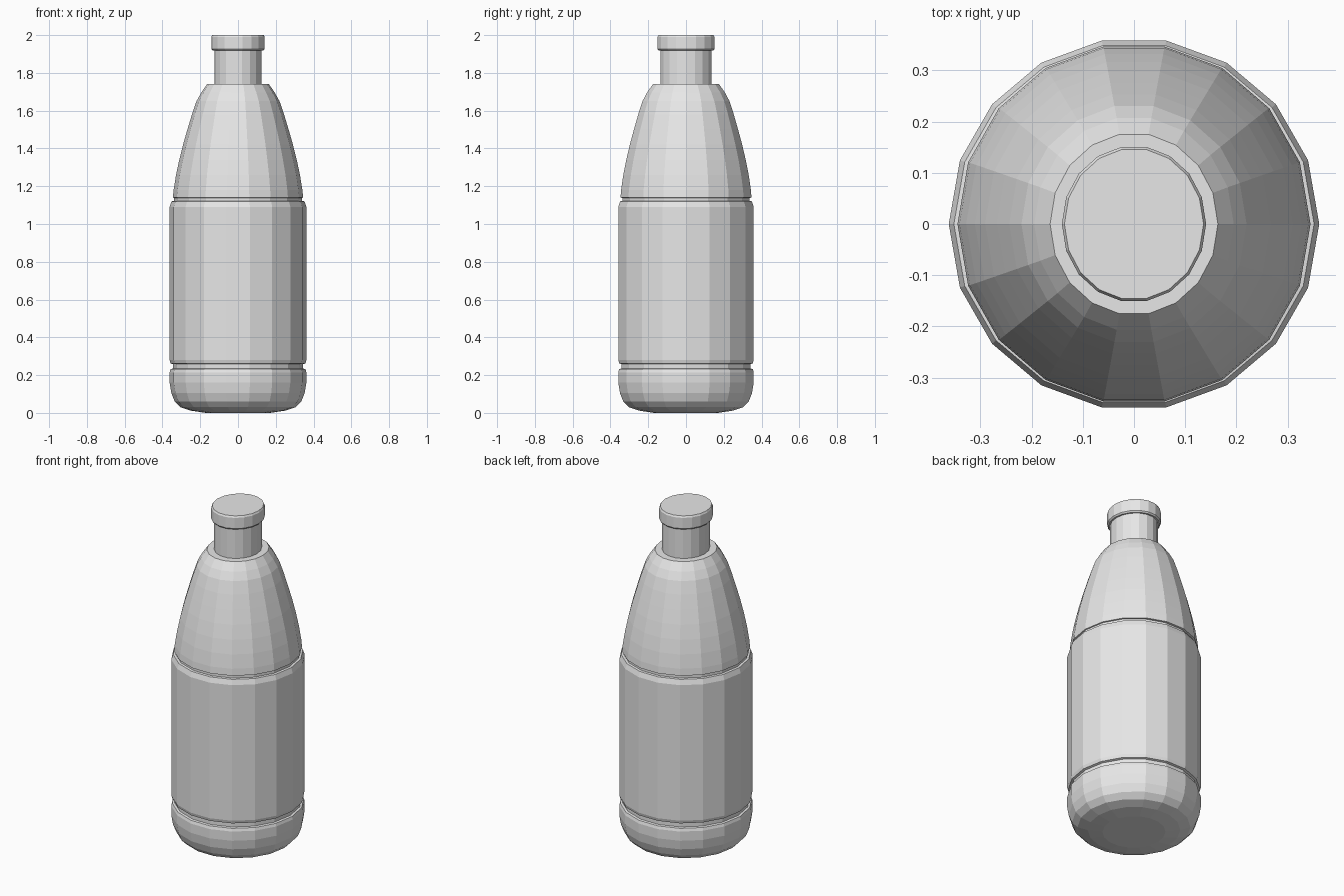
import bpy
import bmesh
from math import cos, sin, tau

cube = bpy.data.objects.get("Cube")
if cube:
    bpy.data.objects.remove(cube, do_unlink=True)

SIDES = 18

grey = bpy.data.materials.new("light grey")
grey.use_nodes = True
grey.diffuse_color = (0.8, 0.8, 0.8, 1)
grey.node_tree.nodes["Principled BSDF"].inputs["Base Color"].default_value = (0.8, 0.8, 0.8, 1)


def lathe(name, profile):
    """Faceted solid from (x radius, y radius, height) rings, closed at both ends."""
    bm = bmesh.new()
    rings = []
    for rx, ry, z in profile:
        rings.append([bm.verts.new((rx * cos(tau * i / SIDES), ry * sin(tau * i / SIDES), z))
                      for i in range(SIDES)])
    for low, high in zip(rings, rings[1:]):
        for i in range(SIDES):
            j = (i + 1) % SIDES
            bm.faces.new((low[i], low[j], high[j], high[i]))
    bm.faces.new(rings[0][::-1])
    bm.faces.new(rings[-1])
    bmesh.ops.recalc_face_normals(bm, faces=bm.faces)
    mesh = bpy.data.meshes.new(name)
    bm.to_mesh(mesh)
    bm.free()
    mesh.materials.append(grey)
    obj = bpy.data.objects.new(name, mesh)
    bpy.context.collection.objects.link(obj)
    return obj


def round_rings(points):
    return [(r, r + 0.002, z) for r, z in points]


# Rounded foot, lower groove, straight body, upper groove
lower = round_rings([
    (0.17, 0), (0.25, 0.012), (0.305, 0.03), (0.335, 0.06), (0.353, 0.105),
    (0.362, 0.16), (0.362, 0.215), (0.357, 0.232), (0.345, 0.235),
    (0.345, 0.258), (0.357, 0.262), (0.362, 0.28), (0.362, 1.09),
    (0.352, 1.12), (0.339, 1.122), (0.339, 1.138)])

# Tapering shoulder, flat ledge and slightly oval neck
upper = [
    (0.345, 0.352, 1.14), (0.341, 0.349, 1.18), (0.328, 0.337, 1.26),
    (0.311, 0.321, 1.34), (0.291, 0.302, 1.42), (0.268, 0.28, 1.5),
    (0.244, 0.257, 1.58), (0.22, 0.234, 1.65), (0.195, 0.21, 1.695),
    (0.164, 0.178, 1.74), (0.125, 0.137, 1.74), (0.125, 0.137, 1.92)]

lathe("bottle", lower + upper)

# Cap with a small chamfer
lathe("cap", [(0.134, 0.146, 1.918), (0.141, 0.153, 1.926),
              (0.141, 0.153, 1.99), (0.136, 0.148, 2)])
